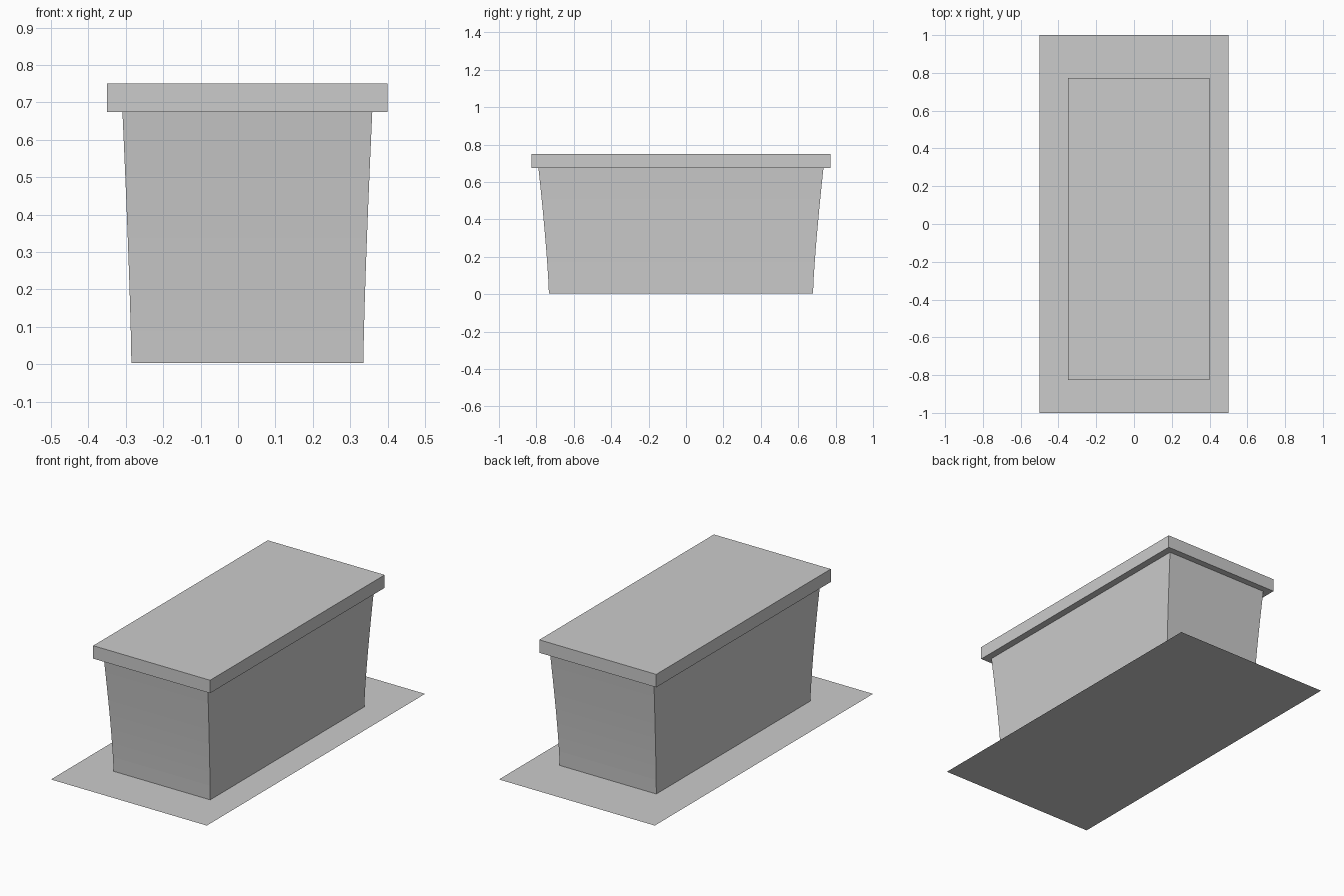
import bpy, bmesh

if "Cube" in bpy.data.objects:
    bpy.data.objects.remove(bpy.data.objects["Cube"])

CX, CY = 0.025, -0.027


def make_object(name, bm):
    mesh = bpy.data.meshes.new(name)
    bmesh.ops.recalc_face_normals(bm, faces=bm.faces)
    bm.to_mesh(mesh)
    bm.free()
    obj = bpy.data.objects.new(name, mesh)
    bpy.context.collection.objects.link(obj)
    return obj


def stack_rings(name, rings):
    """Closed solid from stacked rectangles (half width, half length, z)."""
    bm = bmesh.new()
    loops = [[bm.verts.new((CX + sx * w, CY + sy * l, z))
              for sx, sy in ((-1, -1), (1, -1), (1, 1), (-1, 1))]
             for w, l, z in rings]
    for a, b in zip(loops, loops[1:]):
        for i in range(4):
            j = (i + 1) % 4
            bm.faces.new((a[i], a[j], b[j], b[i]))
    bm.faces.new(loops[0][::-1])
    bm.faces.new(loops[-1])
    return make_object(name, bm)


# flat base sheet
bpy.ops.mesh.primitive_plane_add(size=1)
base = bpy.context.object
base.name = "base_sheet"
base.scale = (1, 2, 1)

# body with sides flaring gently outwards towards the top
STEPS = 8
rings = []
for k in range(STEPS + 1):
    t = k / STEPS
    flare = t ** 1.3
    rings.append((0.31 + 0.024 * flare, 0.706 + 0.056 * flare, 0.003 + 0.672 * t))
stack_rings("box_body", rings)

# overhanging lid
stack_rings("lid", [(0.375, 0.8, 0.675), (0.375, 0.8, 0.75)])
